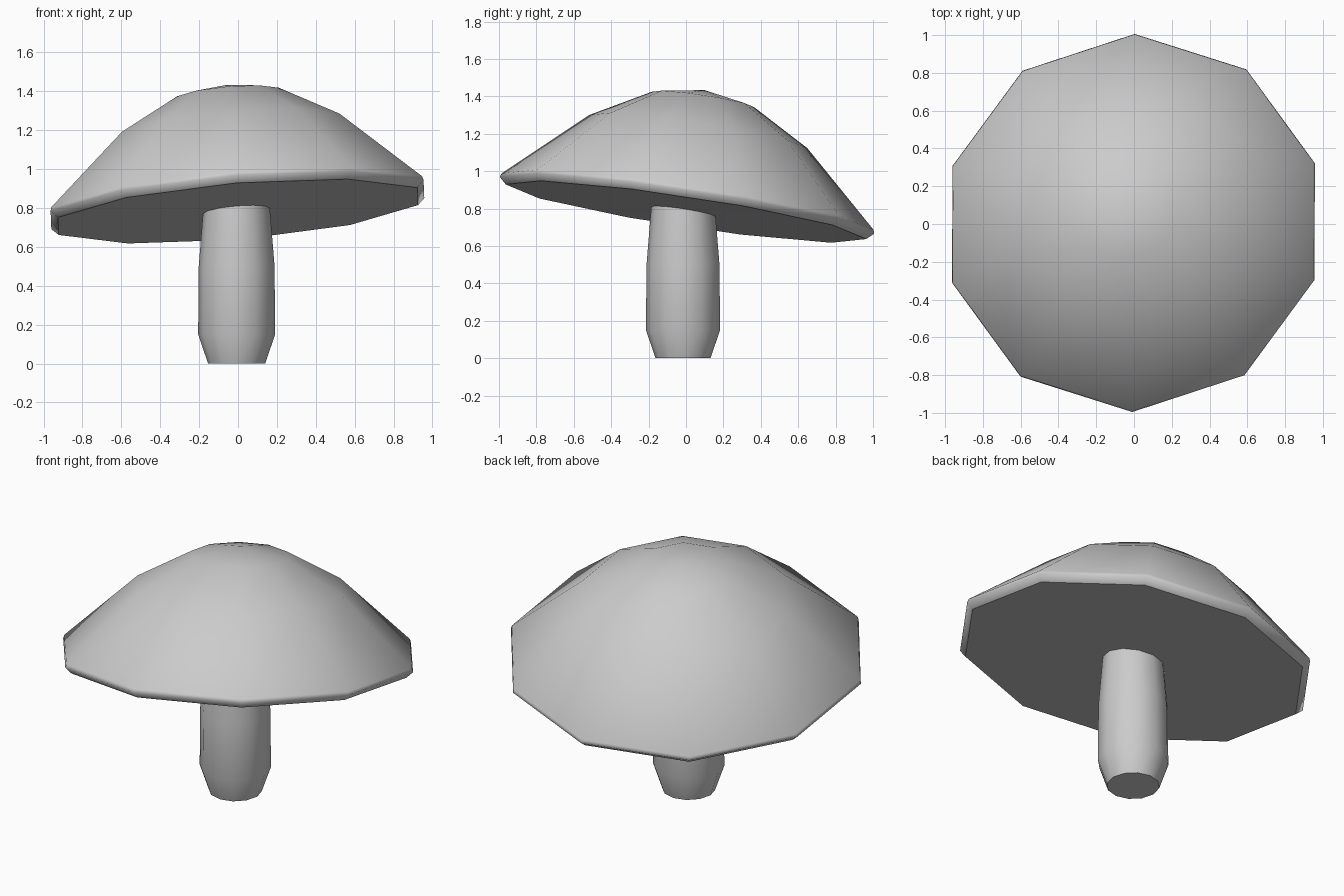
import bpy, bmesh, math
from mathutils import Vector, Matrix

if "Cube" in bpy.data.objects:
    bpy.data.objects.remove(bpy.data.objects["Cube"])


def lathe(name, rings, sides, apex=None):
    """Stack of (radius, height) rings, flat base, optional pointed top."""
    bm = bmesh.new()
    loops = []
    for r, h in rings:
        loops.append([bm.verts.new((r * math.cos(math.pi / 2 + 2 * math.pi * i / sides),
                                    r * math.sin(math.pi / 2 + 2 * math.pi * i / sides), h))
                      for i in range(sides)])
    for low, high in zip(loops, loops[1:]):
        for i in range(sides):
            j = (i + 1) % sides
            bm.faces.new((low[i], low[j], high[j], high[i])).smooth = True
    bm.faces.new(loops[0][::-1])
    if apex is None:
        bm.faces.new(loops[-1])
    else:
        tip = bm.verts.new((0, 0, apex))
        for i in range(sides):
            bm.faces.new((loops[-1][i], loops[-1][(i + 1) % sides], tip)).smooth = True
    bmesh.ops.recalc_face_normals(bm, faces=bm.faces)
    # keep the border of the flat faces crisp
    for e in bm.edges:
        if any(not f.smooth for f in e.link_faces):
            e.smooth = False
    mesh = bpy.data.meshes.new(name)
    bm.to_mesh(mesh)
    bm.free()
    obj = bpy.data.objects.new(name, mesh)
    bpy.context.collection.objects.link(obj)
    return obj


# Stem: tapered foot, slightly narrowing toward the cap
stem = lathe("stem", [(0.147, 0), (0.198, 0.15), (0.195, 0.5), (0.174, 0.76), (0.165, 0.86)], 12)
stem.location = (-0.007, -0.016, 0)

# Cap: ten-sided dome with a thin rolled rim, tilted toward the back left
cap = lathe("cap", [(0.975, 0), (1.012, 0.035), (1.006, 0.055), (0.59, 0.435), (0.275, 0.61)],
            10, apex=0.66)
normal = Vector((-0.084, 0.152, 1)).normalized()
tilt = Vector((0, 0, 1)).rotation_difference(normal).to_matrix().to_4x4()
cap.matrix_world = Matrix.Translation((0, 0, 0.783)) @ tilt
